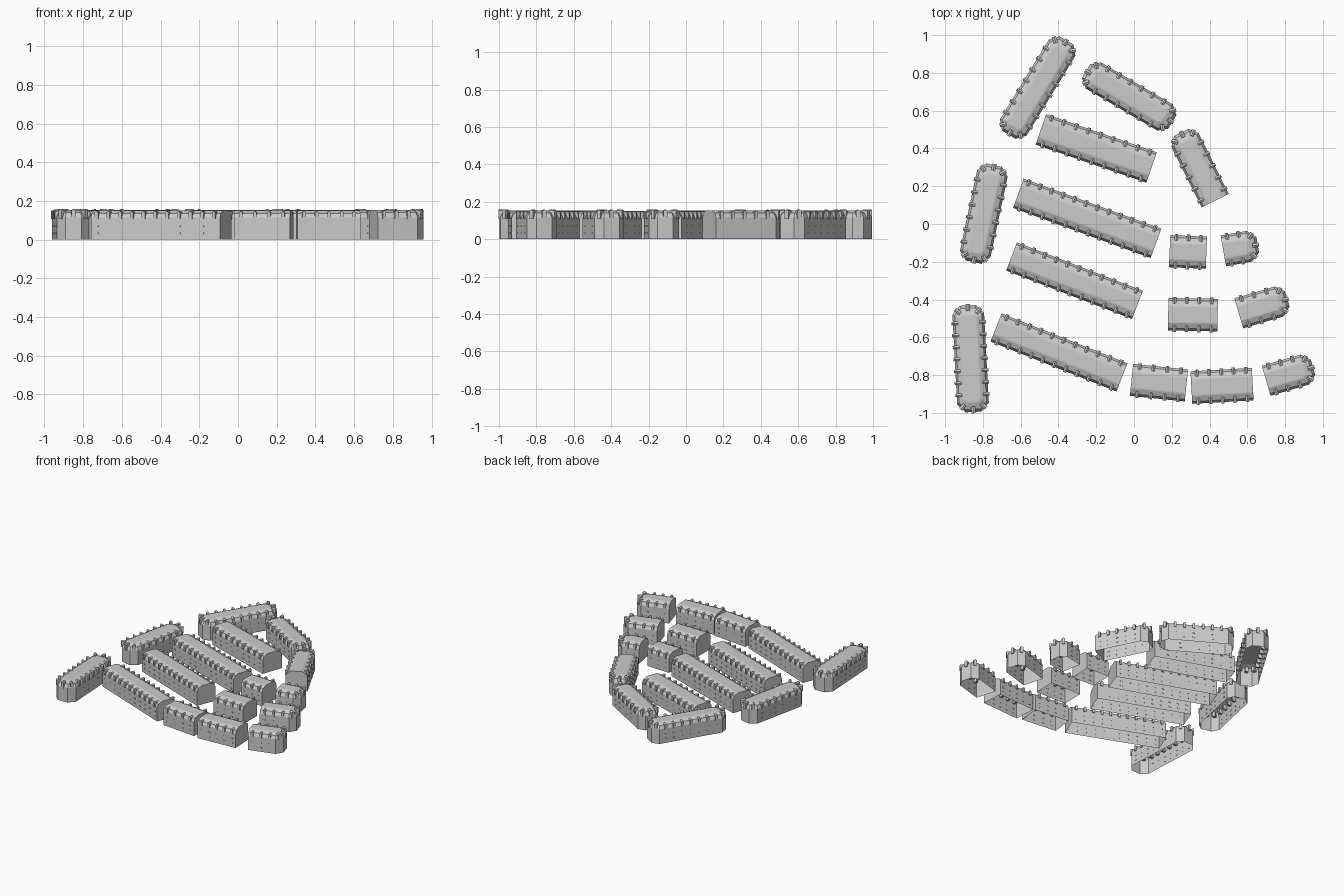
import bpy, bmesh
from math import cos, sin, radians, atan2, hypot
from mathutils import Matrix, Vector

if "Cube" in bpy.data.objects:
    bpy.data.objects.remove(bpy.data.objects["Cube"])

WALL = 0.115                                   # eaves height
ROOF = [(0.0, 0.0), (0.0, WALL), (0.012, 0.136), (0.040, 0.149), (0.046, 0.150)]


def footprint(half_len, half_wid, inset, round_a, round_b):
    """Outline of a block, either end square or three-sided."""
    def end(rounded):
        if not rounded:
            return [(half_len, -half_wid + inset), (half_len, half_wid - inset)]
        tip, tx, cx = 0.042 - inset * 0.35, half_len - inset * 1.2, half_len - 0.045 - inset * 0.5
        return [(cx, -half_wid + inset), (tx, -tip), (tx, tip), (cx, half_wid - inset)]
    return end(round_b) + [(-x, -y) for x, y in end(round_a)]


def box(bm, size, matrix):
    bmesh.ops.create_cube(bm, size=1, matrix=matrix @ Matrix.Diagonal((*size, 1)))


def dormer(bm, frame, width, top):
    """Small gabled dormer; local +x points out of the wall."""
    low, out, back = WALL - 0.007, 0.007, -0.028
    prof = [(-width / 2, low), (width / 2, low), (width / 2, top - 0.006),
            (0, top), (-width / 2, top - 0.006)]
    rings = [[bm.verts.new(frame @ Vector((x, y, z))) for y, z in prof] for x in (out, back)]
    bm.faces.new(rings[0])
    bm.faces.new(rings[1][::-1])
    for i in range(5):
        j = (i + 1) % 5
        bm.faces.new((rings[0][j], rings[0][i], rings[1][i], rings[1][j]))


def block(name, cx, cy, angle, length, width, round_a=False, round_b=False):
    hl, hw = length / 2, width / 2
    lift = 0.004 if round_a or round_b else 0
    bm = bmesh.new()
    # open-bottomed shell: walls and mansard roof
    rings = []
    for inset, z in ROOF:
        zz = z + (lift if z > WALL else 0)
        rings.append([bm.verts.new((x, y, zz))
                      for x, y in footprint(hl, hw, inset, round_a, round_b)])
    n = len(rings[0])
    for lo, hi in zip(rings, rings[1:]):
        for i in range(n):
            j = (i + 1) % n
            bm.faces.new((lo[i], lo[j], hi[j], hi[i]))
    bm.faces.new(rings[-1])
    # dormers and windows along both long sides
    a = -hl + (0.06 if round_a else 0.0)
    b = hl - (0.06 if round_b else 0.0)
    count = max(2, round((b - a) / 0.066))
    for side in (-1, 1):
        for k in range(count):
            x = a + (b - a) * (k + 0.5) / count
            frame = Matrix.Translation((x, side * hw, 0)) @ Matrix.Rotation(radians(90 * side), 4, 'Z')
            dormer(bm, frame, 0.018, 0.147 + lift)
            for z in (0.033, 0.07):
                box(bm, (0.004, 0.016, 0.007), frame @ Matrix.Translation((0, 0, z)))
    # taller dormers on the faces of three-sided ends
    outline = footprint(hl, hw, 0, round_a, round_b)
    for i in range(n):
        p, q = outline[i], outline[(i + 1) % n]
        mx, my = (p[0] + q[0]) / 2, (p[1] + q[1]) / 2
        rounded = round_b if mx > 0 else round_a
        if rounded and abs(mx) > hl - 0.05:
            nrm = atan2(-(q[0] - p[0]), q[1] - p[1])
            frame = Matrix.Translation((mx, my, 0)) @ Matrix.Rotation(nrm, 4, 'Z')
            dormer(bm, frame, 0.022, 0.158)
    bmesh.ops.recalc_face_normals(bm, faces=bm.faces)
    me = bpy.data.meshes.new(name)
    bm.to_mesh(me)
    bm.free()
    ob = bpy.data.objects.new(name, me)
    ob.location = (cx, cy, 0)
    ob.rotation_euler = (0, 0, radians(angle))
    bpy.context.collection.objects.link(ob)


# western pavilions, both ends three-sided
block("west_pavilion_north", -0.51, 0.722, 58.5, 0.585, 0.165, True, True)
block("west_pavilion_middle", -0.795, 0.055, 78, 0.525, 0.165, True, True)
block("west_pavilion_south", -0.865, -0.713, 93, 0.565, 0.168, True, True)
block("north_pavilion", -0.025, 0.675, -30.4, 0.53, 0.16, True, True)

# long parallel ranges
block("long_range_1", -0.20, 0.40, -19, 0.62, 0.17)
block("long_range_2", -0.248, 0.03, -20, 0.775, 0.165)
block("long_range_3", -0.315, -0.30, -21, 0.714, 0.16)
block("long_range_4", -0.397, -0.68, -21.6, 0.717, 0.16)

# short ranges
block("short_range_1", 0.286, -0.148, -2.5, 0.195, 0.17)
block("short_range_2", 0.312, -0.48, -1, 0.262, 0.172)
block("short_range_3", 0.132, -0.84, -5.8, 0.292, 0.17)
block("short_range_4", 0.466, -0.857, 3.2, 0.325, 0.172)


# eastern ranges: square inner end, three-sided outer end
def end_range(name, x0, y0, x1, y1, width):
    block(name, (x0 + x1) / 2, (y0 + y1) / 2,
          atan2(y1 - y0, x1 - x0) * 57.29578, hypot(x1 - x0, y1 - y0), width, False, True)


end_range("east_range_1", 0.43, 0.124, 0.25, 0.485, 0.16)
end_range("east_range_2", 0.473, -0.142, 0.655, -0.11, 0.165)
end_range("east_range_3", 0.555, -0.473, 0.812, -0.397, 0.165)
end_range("east_range_4", 0.70, -0.83, 0.948, -0.758, 0.165)
